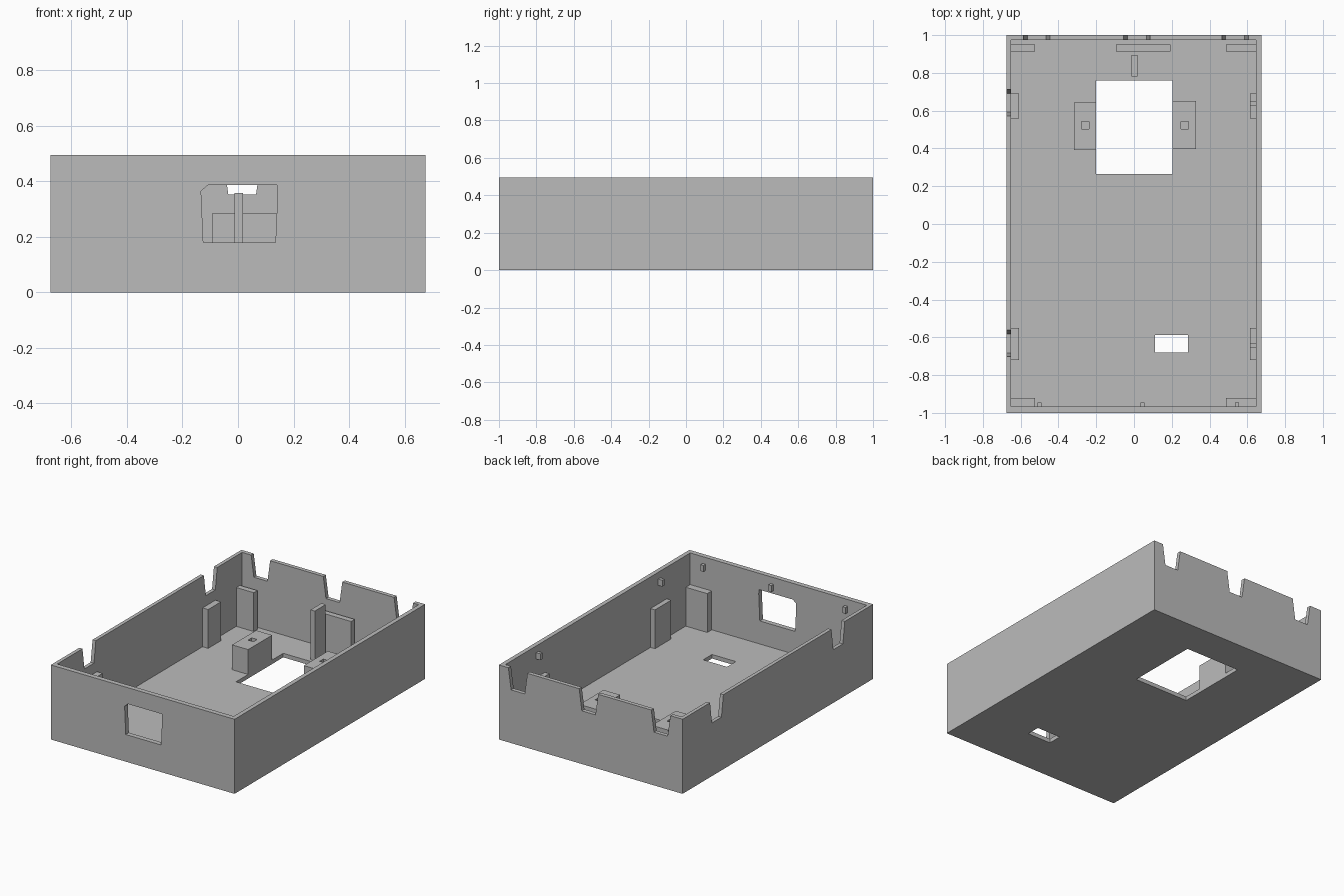
import bpy
import bmesh
from mathutils import Vector

if "Cube" in bpy.data.objects:
    bpy.data.objects.remove(bpy.data.objects["Cube"], do_unlink=True)

# Single grey plastic material
grey = bpy.data.materials.new("grey_plastic")
grey.use_nodes = True
colour = (0.5, 0.5, 0.5, 1)
grey.diffuse_color = colour
shader = next(n for n in grey.node_tree.nodes if n.type == "BSDF_PRINCIPLED")
shader.inputs["Base Color"].default_value = colour


def prism(name, outline, direction):
    """Extrude a closed planar outline along a direction."""
    bm = bmesh.new()
    face = bm.faces.new([bm.verts.new(p) for p in outline])
    grown = bmesh.ops.extrude_face_region(bm, geom=[face])["geom"]
    moved = [v for v in grown if isinstance(v, bmesh.types.BMVert)]
    bmesh.ops.translate(bm, verts=moved, vec=Vector(direction))
    bmesh.ops.recalc_face_normals(bm, faces=bm.faces)
    mesh = bpy.data.meshes.new(name)
    bm.to_mesh(mesh)
    bm.free()
    mesh.materials.append(grey)
    obj = bpy.data.objects.new(name, mesh)
    bpy.context.scene.collection.objects.link(obj)
    return obj


def box(name, x0, x1, y0, y1, z0, z1):
    outline = [(x0, y0, z0), (x1, y0, z0), (x1, y1, z0), (x0, y1, z0)]
    return prism(name, outline, (0, 0, z1 - z0))


def cut(target, cutter):
    """Subtract a cutter for good and remove it."""
    mod = target.modifiers.new("cut", "BOOLEAN")
    mod.operation = "DIFFERENCE"
    mod.solver = "EXACT"
    mod.object = cutter
    bpy.context.view_layer.objects.active = target
    bpy.ops.object.modifier_apply(modifier=mod.name)
    bpy.data.objects.remove(cutter, do_unlink=True)


HX, TOP, FLOOR = 0.675, 0.495, 0.027
LEFT, RIGHT, FRONT, BACK = -0.651, 0.646, -0.967, 0.973   # inner wall planes
BASE = 0.015                                              # parts sink into the floor
POST = 0.285                                              # support height

# Open tray
tray = box("tray", -HX, HX, -1, 1, 0, TOP)
cut(tray, box("cavity", LEFT, RIGHT, FRONT, BACK, FLOOR, 0.7))

# Floor openings
cut(tray, box("large_opening", -0.2, 0.205, 0.265, 0.76, -0.1, 0.1))
cut(tray, box("small_opening", 0.11, 0.285, -0.68, -0.587, -0.1, 0.1))

# Front window
window = [(-0.133, 0.365), (-0.108, 0.387), (0.14, 0.387),
          (0.143, 0.36), (0.135, 0.18), (-0.125, 0.18)]
cut(tray, prism("window", [(x, -1.1, z) for x, z in window], (0, 0.2, 0)))

# Tapered rim notches: a (sideways, height) profile
notch = [(-0.05, 0.353), (0.05, 0.353), (0.072, 0.51), (-0.072, 0.51)]
for x in (-0.515, 0.015, 0.535):
    cut(tray, prism("notch", [(x + s, 0.9, z) for s, z in notch], (0, 0.2, 0)))
for y in (0.642, -0.632):
    cut(tray, prism("notch", [(-0.75, y + s, z) for s, z in notch], (0.15, 0, 0)))

# Corner supports: the back pair stand clear of the wall
for side, x0, x1 in (("right", LEFT - 0.01, -0.523), ("left", 0.488, RIGHT + 0.01)):
    box("back_support_" + side, x0, x1, 0.912, 0.95, BASE, POST)
    box("front_support_" + side, x0, x1, FRONT - 0.01, -0.92, BASE, POST)
box("back_support_middle", -0.094, 0.192, 0.912, 0.95, BASE, POST)

# Side wall supports
for end, y0, y1 in (("back", 0.558, 0.692), ("front", -0.72, -0.55)):
    box("side_support_right_" + end, LEFT - 0.01, -0.61, y0, y1, BASE, POST)
    box("side_support_left_" + end, 0.613, RIGHT + 0.01, y0, y1, BASE, POST)

# Tall rib behind the large opening
box("rib", -0.013, 0.018, 0.78, 0.895, BASE, 0.358)

# Mounting blocks with square pockets
for side, x0, x1, y0 in (("right", -0.318, -0.2, 0.392), ("left", 0.205, 0.327, 0.398)):
    block = box("mount_" + side, x0, x1, y0, y0 + 0.252, BASE, 0.192)
    x = -0.259 if side == "right" else 0.268
    cut(block, box("pocket", x - 0.02, x + 0.02, 0.503, 0.542, 0.1, 0.25))

# Small lid pegs on the front and left walls
for i, x in enumerate((-0.5, 0.045, 0.545)):
    box("front_peg_%d" % i, x - 0.011, x + 0.011, FRONT - 0.01, -0.945, 0.408, 0.45)
for i, y in enumerate((0.638, -0.642)):
    box("side_peg_%d" % i, 0.615, RIGHT + 0.01, y - 0.011, y + 0.011, 0.408, 0.45)
